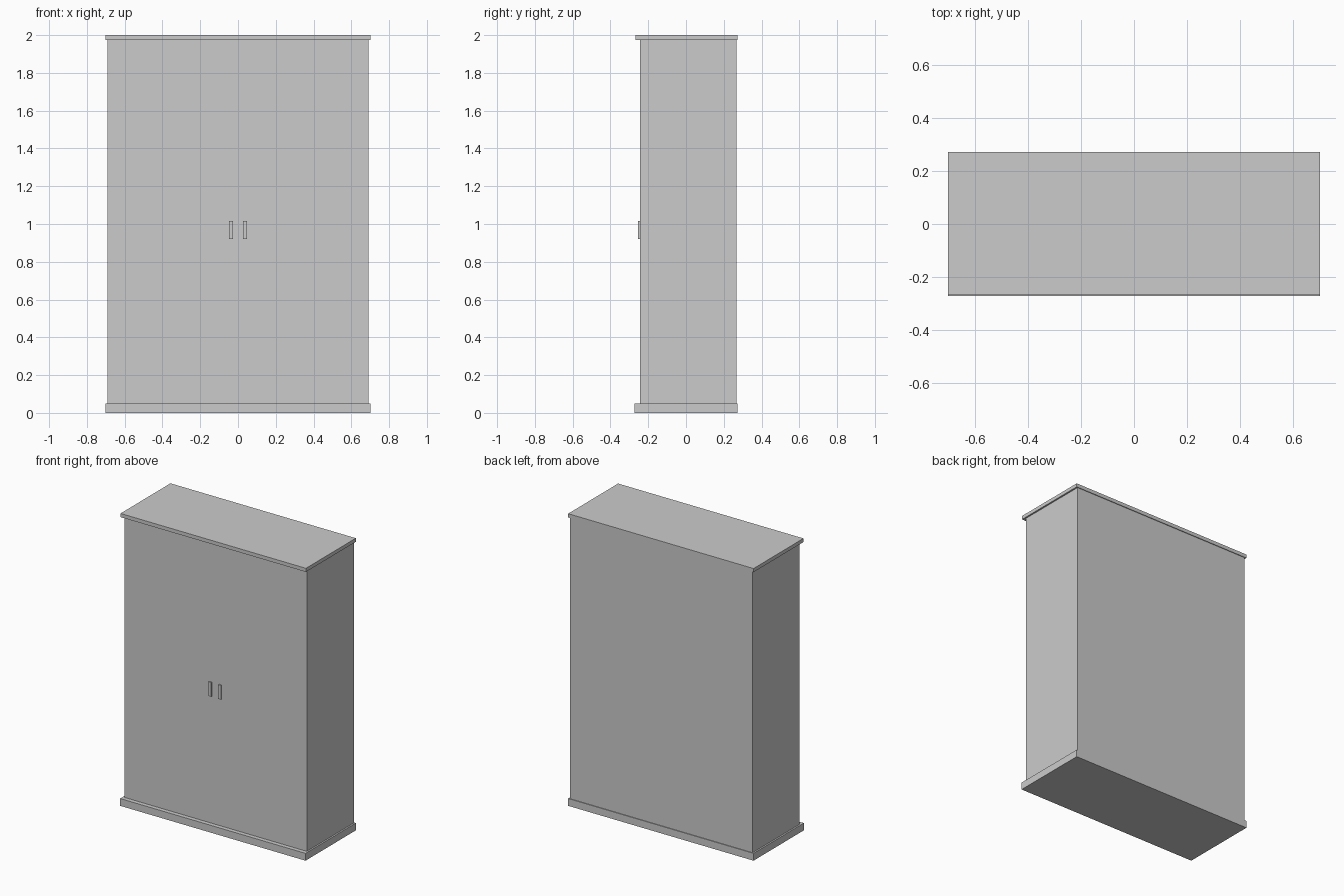
import bpy

old = bpy.data.objects.get("Cube")
if old:
    bpy.data.objects.remove(old, do_unlink=True)

# Single flat colour
grey = bpy.data.materials.new("light grey")
grey.use_nodes = True
colour = (0.6, 0.6, 0.6, 1)
grey.diffuse_color = colour
grey.node_tree.nodes["Principled BSDF"].inputs["Base Color"].default_value = colour


def box(name, low, high):
    """Box spanning two opposite corners."""
    bpy.ops.mesh.primitive_cube_add(size=1)
    ob = bpy.context.object
    ob.name = name
    ob.location = [(a + b) / 2 for a, b in zip(low, high)]
    ob.scale = [b - a for a, b in zip(low, high)]
    bpy.ops.object.transform_apply(location=True, rotation=False, scale=True)
    ob.data.materials.append(grey)
    return ob


half_w, front, back = 0.691, -0.243, 0.267
base_top, lid_bottom = 0.05, 1.975
door_back = front + 0.02

# Plinth, cabinet body and overhanging top
box("plinth", (-0.702, -0.272, 0), (0.702, 0.272, base_top))
box("cabinet_body", (-half_w, door_back, base_top), (half_w, back, lid_bottom))
box("top_board", (-0.702, -0.268, lid_bottom), (0.702, 0.272, 2))

# Paired flush doors with slim upright handles
for side, s in (("right", -1), ("left", 1)):
    x0, x1 = sorted((0, s * half_w))
    box(side + "_door", (x0, front, base_top), (x1, door_back, lid_bottom))
    cx = s * 0.037
    box(side + "_handle", (cx - 0.01, front - 0.01, 0.92), (cx + 0.01, front, 1.017))
